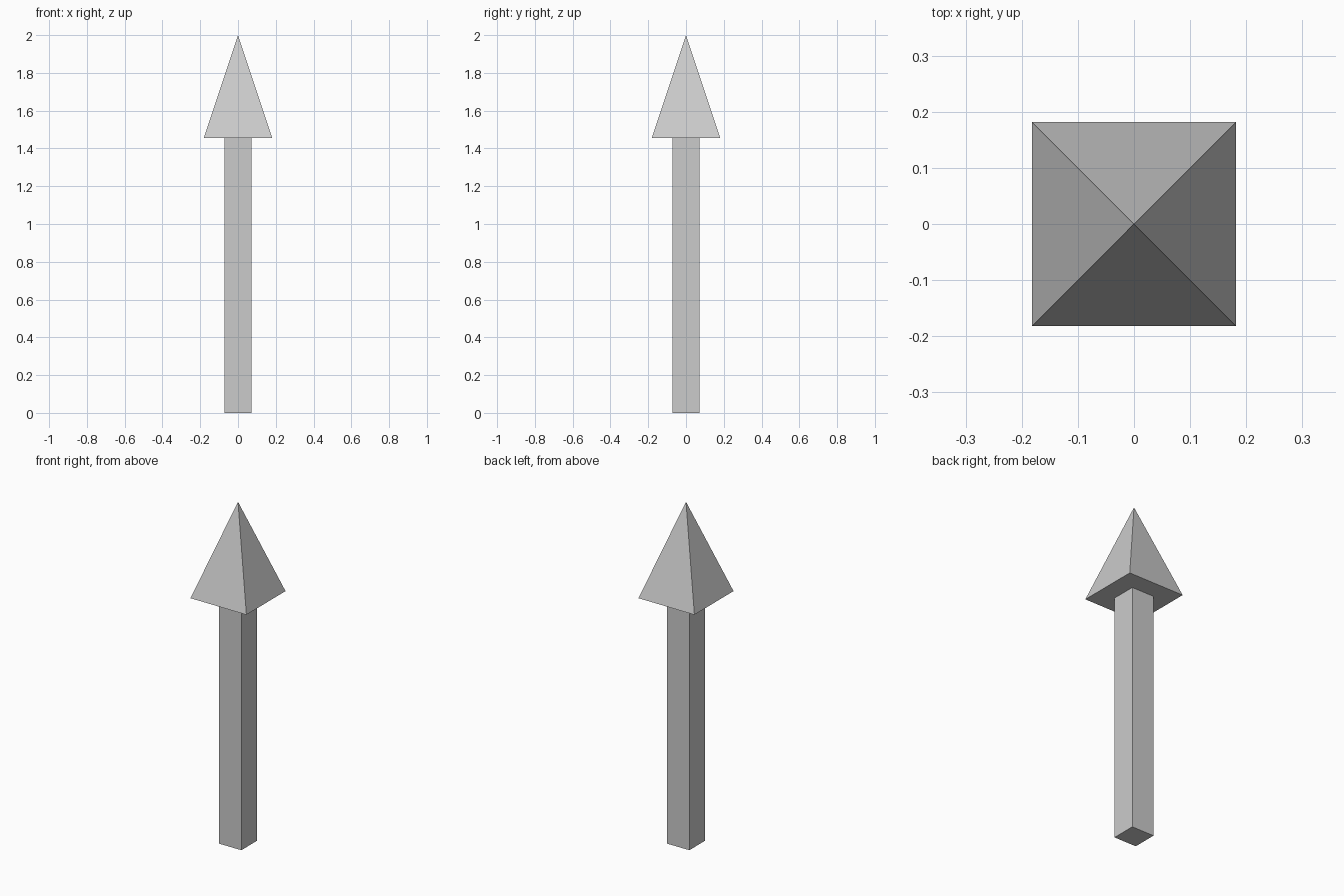
import bpy
import math

if "Cube" in bpy.data.objects:
    bpy.data.objects.remove(bpy.data.objects["Cube"])

SHAFT_W = 0.1455
SHAFT_H = 1.4545
HEAD_W = 0.3636
TOTAL_H = 2.0

# Square shaft standing on the ground
bpy.ops.mesh.primitive_cube_add(size=1, location=(0, 0, SHAFT_H / 2))
shaft = bpy.context.object
shaft.name = "shaft"
shaft.scale = (SHAFT_W, SHAFT_W, SHAFT_H)
bpy.ops.object.transform_apply(location=False, rotation=False, scale=True)

# Four-sided pyramid head, turned so its sides line up with the shaft
head_h = TOTAL_H - SHAFT_H
bpy.ops.mesh.primitive_cone_add(
    vertices=4, radius1=HEAD_W / math.sqrt(2), radius2=0, depth=head_h,
    location=(0, 0, SHAFT_H + head_h / 2), rotation=(0, 0, math.radians(45)))
head = bpy.context.object
head.name = "arrow_head"
bpy.ops.object.transform_apply(location=False, rotation=True, scale=False)
